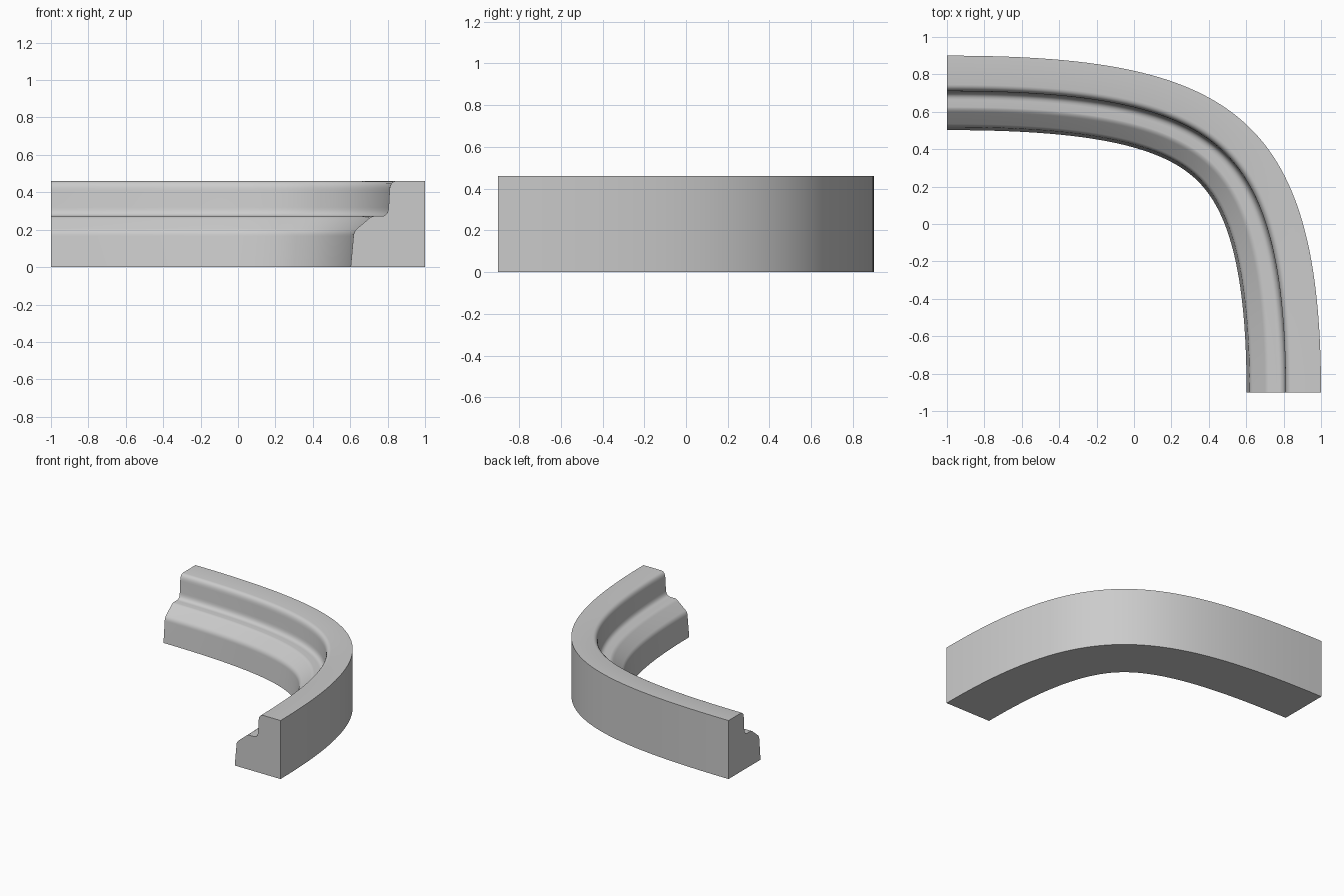
import bpy, bmesh, math
from mathutils import Vector
from mathutils.geometry import interpolate_bezier

if "Cube" in bpy.data.objects:
    bpy.data.objects.remove(bpy.data.objects["Cube"])

# Plain grey plaster
grey = bpy.data.materials.new("plain_grey")
grey.use_nodes = True
grey.diffuse_color = (0.6, 0.6, 0.6, 1)
grey.node_tree.nodes["Principled BSDF"].inputs["Base Color"].default_value = (0.6, 0.6, 0.6, 1)


def arc(a, corner, b, steps=6):
    """Rounded corner from a to b, as (inward offset, height) points."""
    a, corner, b = Vector(a), Vector(corner), Vector(b)
    return [a.lerp(corner, t).lerp(corner.lerp(b, t), t)
            for t in (i / steps for i in range(steps + 1))]


# Moulding cross-section: offset in from the outer wall, height
profile = [Vector((0, 0)), Vector((0, 0.46))]
profile += arc((0.155, 0.46), (0.188, 0.457), (0.19, 0.41))
profile += arc((0.195, 0.32), (0.197, 0.272), (0.235, 0.272))
profile += arc((0.275, 0.272), (0.29, 0.27), (0.305, 0.255))
profile += arc((0.365, 0.205), (0.382, 0.19), (0.383, 0.165))
profile += [Vector((0.398, 0))]

# Outer wall path
handles = [Vector(p) for p in ((-1, 0.9, 0), (0.51, 0.9, 0), (1, 0.6, 0), (1, -0.9, 0))]
path = interpolate_bezier(*handles, 65)

# Sweep the section along the path
bm = bmesh.new()
rings = []
for i, p in enumerate(path):
    if i == 0:
        tangent = Vector((1, 0, 0))
    elif i == len(path) - 1:
        tangent = Vector((0, -1, 0))
    else:
        tangent = (path[i + 1] - path[i - 1]).normalized()
    inward = Vector((tangent.y, -tangent.x, 0))
    rings.append([bm.verts.new(p + inward * q.x + Vector((0, 0, q.y))) for q in profile])

n = len(profile)
for r, s in zip(rings, rings[1:]):
    for j in range(n):
        k = (j + 1) % n
        bm.faces.new((r[j], r[k], s[k], s[j]))
bm.faces.new(rings[0])
bm.faces.new(rings[-1][::-1])
bmesh.ops.recalc_face_normals(bm, faces=bm.faces)

mesh = bpy.data.meshes.new("curved_moulding")
bm.to_mesh(mesh)
bm.free()
mesh.materials.append(grey)
moulding = bpy.data.objects.new("curved_moulding", mesh)
bpy.context.collection.objects.link(moulding)

# Smooth curves, crisp edges
bpy.ops.object.select_all(action="DESELECT")
moulding.select_set(True)
bpy.context.view_layer.objects.active = moulding
bpy.ops.object.shade_smooth_by_angle(angle=math.radians(35))
